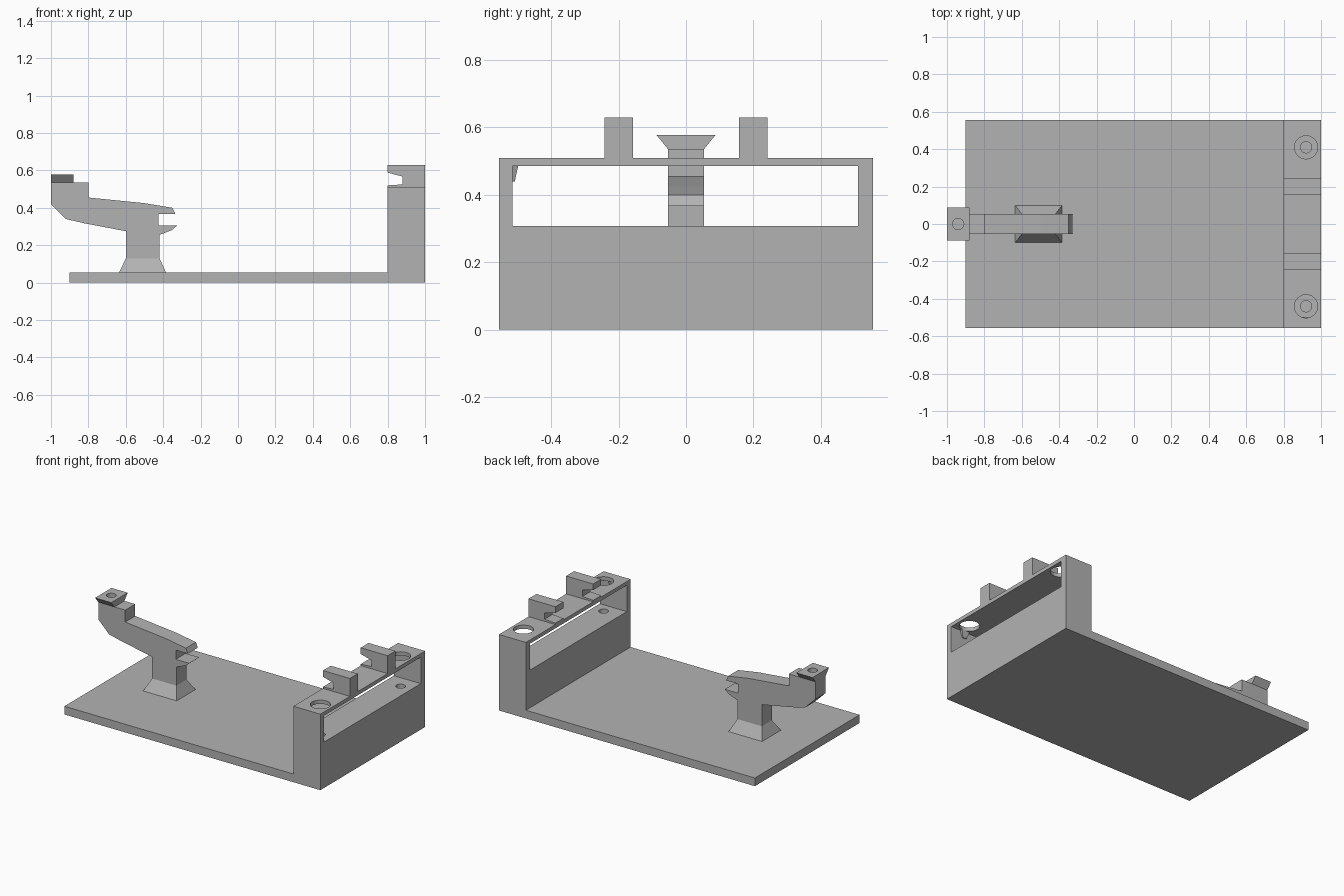
import bpy, bmesh
from mathutils import Matrix, Vector

cube = bpy.data.objects.get("Cube")
if cube:
    bpy.data.objects.remove(cube, do_unlink=True)

grey = bpy.data.materials.new("plain grey")
grey.use_nodes = True
colour = (0.45, 0.45, 0.45, 1)
grey.diffuse_color = colour
grey.node_tree.nodes["Principled BSDF"].inputs["Base Color"].default_value = colour


def finish(name, bm):
    bmesh.ops.recalc_face_normals(bm, faces=bm.faces)
    mesh = bpy.data.meshes.new(name)
    bm.to_mesh(mesh)
    bm.free()
    mesh.materials.append(grey)
    obj = bpy.data.objects.new(name, mesh)
    bpy.context.collection.objects.link(obj)
    return obj


def frustum(name, low, high, z0, z1):
    """Block between two rectangles, each given as (x0, x1, y0, y1)."""
    bm = bmesh.new()
    rings = []
    for (x0, x1, y0, y1), z in ((low, z0), (high, z1)):
        rings.append([bm.verts.new((x, y, z)) for x, y in
                      ((x0, y0), (x1, y0), (x1, y1), (x0, y1))])
    bm.faces.new(rings[0])
    bm.faces.new(rings[1])
    for i in range(4):
        j = (i + 1) % 4
        bm.faces.new((rings[0][i], rings[0][j], rings[1][j], rings[1][i]))
    return finish(name, bm)


def box(name, x0, x1, y0, y1, z0, z1):
    return frustum(name, (x0, x1, y0, y1), (x0, x1, y0, y1), z0, z1)


def side_profile(name, points, y0, y1):
    bm = bmesh.new()
    face = bm.faces.new([bm.verts.new((x, y0, z)) for x, z in points])
    grown = bmesh.ops.extrude_face_region(bm, geom=[face])["geom"]
    moved = [v for v in grown if isinstance(v, bmesh.types.BMVert)]
    bmesh.ops.translate(bm, verts=moved, vec=(0, y1 - y0, 0))
    return finish(name, bm)


def drill(name, x, y, radius, z0, z1):
    bm = bmesh.new()
    bmesh.ops.create_cone(bm, cap_ends=True, segments=32, radius1=radius,
                          radius2=radius, depth=z1 - z0,
                          matrix=Matrix.Translation(Vector((x, y, (z0 + z1) / 2))))
    return finish(name, bm)


def cut(target, cutter):
    mod = target.modifiers.new("cut", "BOOLEAN")
    mod.operation = "DIFFERENCE"
    mod.solver = "EXACT"
    mod.object = cutter
    bpy.context.view_layer.objects.active = target
    bpy.ops.object.modifier_apply(modifier=mod.name)
    bpy.data.objects.remove(cutter, do_unlink=True)


# Base plate and the upright frame, as one L-shaped body
body = side_profile("base_and_end_wall",
                    [(-0.9, 0), (1, 0), (1, 0.51), (0.8, 0.51), (0.8, 0.055), (-0.9, 0.055)],
                    -0.555, 0.555)
cut(body, box("window_cutter", 0.7, 1.1, -0.515, 0.51, 0.308, 0.485))

# Screw holes: wide through the top rail, narrow in the wall below
for y in (-0.44, 0.41):
    cut(body, drill("wide_hole_cutter", 0.92, y, 0.062, 0.45, 0.6))
    cut(body, drill("narrow_hole_cutter", 0.92, y, 0.03, 0.15, 0.4))

# Small wedge under the rail
frustum("rail_wedge", (0.885, 0.915, -0.516, -0.508),
        (0.87, 0.93, -0.516, -0.498), 0.44, 0.486)

# Notched clips on top of the rail
clip = [(0.8, 0.51), (1, 0.51), (1, 0.63), (0.8, 0.63),
        (0.8, 0.588), (0.88, 0.567), (0.88, 0.525), (0.8, 0.52)]
for name, y in (("right_clip", -0.2), ("left_clip", 0.2)):
    side_profile(name, clip, y - 0.042, y + 0.042)

# Arm with its stem and open jaw
arm = side_profile("arm",
                   [(-0.6, 0.13), (-0.42, 0.13), (-0.42, 0.255), (-0.355, 0.28),
                    (-0.325, 0.305), (-0.425, 0.305), (-0.425, 0.367), (-0.335, 0.367),
                    (-0.35, 0.4), (-0.5, 0.425), (-0.8, 0.455), (-0.8, 0.535),
                    (-1, 0.535), (-1, 0.42), (-0.92, 0.34), (-0.82, 0.317), (-0.6, 0.275)],
                   -0.053, 0.053)
frustum("stem_foot", (-0.635, -0.385, -0.1, 0.1),
        (-0.6, -0.42, -0.053, 0.053), 0.055, 0.13)

# Flared head plate with a hole running down into the arm
head = frustum("head_plate", (-1, -0.88, -0.053, 0.053),
               (-1, -0.88, -0.087, 0.087), 0.535, 0.577)
for part in (arm, head):
    cut(part, drill("head_hole_cutter", -0.94, 0, 0.03, 0.45, 0.65))
